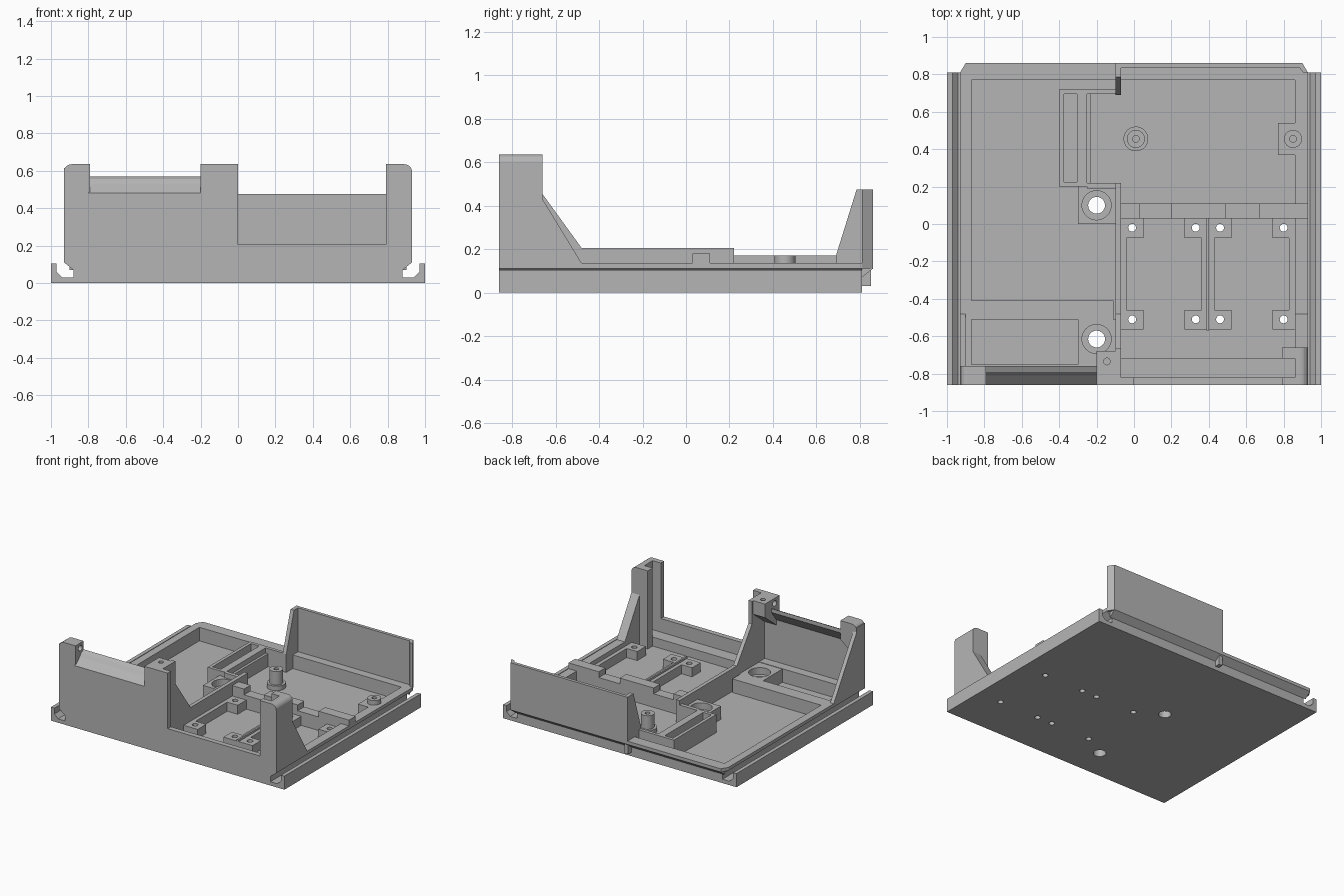
import bpy, bmesh, math
from mathutils import Vector

if "Cube" in bpy.data.objects:
    bpy.data.objects.remove(bpy.data.objects["Cube"])

grey = bpy.data.materials.new("plain grey")
grey.diffuse_color = (0.46, 0.46, 0.46, 1)
grey.use_nodes = True
grey.node_tree.nodes["Principled BSDF"].inputs["Base Color"].default_value = grey.diffuse_color


def finish(name, bm):
    bmesh.ops.recalc_face_normals(bm, faces=bm.faces[:])
    me = bpy.data.meshes.new(name)
    bm.to_mesh(me)
    bm.free()
    ob = bpy.data.objects.new(name, me)
    bpy.context.collection.objects.link(ob)
    me.materials.append(grey)
    return ob


def prism(name, pts, axis, lo, hi):
    """Extrude a 2D outline along x (y,z points), y (x,z points) or z (x,y points)."""
    place = {"x": lambda a, b, t: (t, a, b),
             "y": lambda a, b, t: (a, t, b),
             "z": lambda a, b, t: (a, b, t)}[axis]
    bm = bmesh.new()
    face = bm.faces.new([bm.verts.new(place(a, b, lo)) for a, b in pts])
    ext = bmesh.ops.extrude_face_region(bm, geom=[face])
    move = Vector(place(0, 0, hi - lo))
    for v in ext["geom"]:
        if isinstance(v, bmesh.types.BMVert):
            v.co += move
    return finish(name, bm)


def box(name, x0, x1, y0, y1, z0, z1):
    return prism(name, [(x0, y0), (x1, y0), (x1, y1), (x0, y1)], "z", z0, z1)


def circle(cx, cy, r, n=32):
    return [(cx + r * math.cos(2 * math.pi * i / n), cy + r * math.sin(2 * math.pi * i / n))
            for i in range(n)]


def disc(name, x, y, r, z0, z1):
    ob = prism(name, circle(x, y, r), "z", z0, z1)
    bpy.context.view_layer.objects.active = ob
    ob.select_set(True)
    bpy.ops.object.shade_smooth_by_angle()
    ob.select_set(False)
    return ob


def cut(ob, *cutters):
    for c in cutters:
        m = ob.modifiers.new("cut", "BOOLEAN")
        m.operation, m.solver, m.object = "DIFFERENCE", "EXACT", c
        bpy.context.view_layer.objects.active = ob
        bpy.ops.object.modifier_apply(modifier=m.name)
        bpy.data.objects.remove(c)
    return ob


FLOOR, RIM, TOP = 0.03, 0.135, 0.635
board_x = [-0.01, 0.33, 0.46, 0.80]
board_y = [-0.02, -0.51]
bolts = [(-0.2, 0.10), (-0.2, -0.615)]

# Base plate with slide rails along both sides
half = [(1, 0), (1, 0.105), (0.97, 0.105), (0.97, 0.06), (0.94, 0.03), (0.88, 0.03),
        (0.88, 0.07), (0.93, 0.11), (0.93, RIM)]
base = prism("base_tray", half + [(-x, z) for x, z in reversed(half)], "y", -0.86, 0.81)
cut(base,
    box("c", -0.87, -0.10, -0.41, 0.77, FLOOR, 0.4),
    box("c", -0.11, 0.86, -0.72, 0.77, FLOOR, 0.4),
    box("c", -0.87, -0.10, -0.75, -0.51, FLOOR, 0.4),
    box("c", -0.07, 0.86, -0.82, -0.71, 0.10, 0.4))
cut(base, *[prism("c", circle(x, y, 0.021, 20), "z", -0.1, 0.4) for x in board_x for y in board_y])
cut(base, *[prism("c", circle(x, y, 0.045), "z", -0.1, 0.4) for x, y in bolts])

# Rear lip with chamfered corners and a sloped underside
prism("rear_lip", [(-0.93, 0.81), (0.93, 0.81), (0.90, 0.86), (-0.90, 0.86)], "z", 0.11, RIM)
prism("rear_lip_underside", [(0.81, 0.07), (0.86, 0.11), (0.81, 0.11)], "x", -0.9, 0.9)

# Rear wall and its end gusset
prism("rear_wall", [(-0.10, 0.835), (0.885, 0.835), (0.905, 0.81), (0.93, 0.81),
                    (0.90, 0.86), (-0.10, 0.86)], "z", RIM, 0.475)
prism("rear_gusset", [(0.69, FLOOR), (0.69, 0.17), (0.785, 0.475), (0.85, 0.475), (0.85, FLOOR)],
      "x", -0.10, -0.07)

# Front wall: low sill between two tall lips, rounded outer corner
corner = [(0.89 + 0.04 * math.cos(a), TOP - 0.04 + 0.04 * math.sin(a))
          for a in [math.pi / 2 * i / 6 for i in range(7)]]
prism("front_wall", [(-0.10, 0.11), (0.93, 0.11)] + corner +
      [(0.79, TOP), (0.79, 0.205), (0, 0.205), (0, TOP), (-0.10, TOP)], "y", -0.86, -0.82)

# Right post with board slot and gusset
prism("right_post", [(0.86, 0.11), (0.93, 0.11)] + corner + [(0.86, TOP)], "y", -0.82, -0.66)
box("right_post_back_lip", 0.79, 0.86, -0.72, -0.66, FLOOR, TOP)
prism("right_gusset", [(-0.66, 0.11), (-0.48, 0.11), (-0.48, RIM), (-0.66, 0.43)], "x", 0.86, 0.93)

# Middle post, running down into the divider wall
prism("middle_post", [(-0.82, FLOOR), (0.22, FLOOR), (0.22, 0.205), (-0.48, 0.205),
                      (-0.665, 0.46), (-0.665, TOP), (-0.82, TOP)], "x", -0.10, -0.07)

# Left front panel with a top edge curling inwards
prism("left_front_panel", [(-0.86, 0.11), (-0.86, 0.48), (-0.81, 0.53), (-0.79, 0.555), (-0.76, 0.57),
                           (-0.76, 0.54), (-0.82, 0.46), (-0.82, 0.11)], "x", -0.90, -0.10)

# Left side wall
prism("left_side_wall", [(-0.86, 0.11), (-0.48, 0.11), (-0.48, RIM), (-0.76, 0.58),
                         (-0.76, TOP - 0.02), (-0.86, TOP - 0.02)], "x", -0.93, -0.90)


# Hinge lugs with sloped supports and pin sockets
def socket(x0, x1):
    return prism("c", circle(-0.80, 0.595, 0.022, 20), "x", x0, x1)


lug = prism("left_hinge_lug", [(-0.93, 0.40), (-0.90, 0.40), (-0.79, 0.49), (-0.79, TOP)] +
            [(-x, z) for x, z in reversed(corner)], "y", -0.86, -0.76)
cut(lug, socket(-0.86, -0.7))
lug = prism("middle_hinge_lug", [(-0.86, 0.45), (-0.82, 0.42), (-0.68, 0.53), (-0.68, TOP), (-0.86, TOP)],
            "x", -0.20, -0.10)
cut(lug, socket(-0.3, -0.14), prism("c", circle(-0.145, -0.735, 0.018, 20), "z", 0.58, 0.8))

# Bolt blocks with counterbored holes
for (x, y), (y0, y1) in zip(bolts, [(0.0, 0.20), (-0.75, -0.51)]):
    block = box("bolt_block", -0.30, -0.10, y0, y1, FLOOR, RIM - 0.003)
    cut(block, prism("c", circle(x, y, 0.045), "z", -0.1, 0.4),
        prism("c", circle(x, y, 0.078), "z", 0.08, 0.4))

# Circuit board pads and their side ledges
for x in board_x:
    for y in board_y:
        pad = box("board_pad", x - 0.06, x + 0.06, y - 0.055, y + 0.05, FLOOR, 0.10)
        cut(pad, prism("c", circle(x, y, 0.021, 20), "z", -0.1, 0.4))
for x0, x1 in [(-0.07, -0.04), (0.36, 0.43), (0.83, 0.86)]:
    box("board_ledge", x0, x1, -0.46, -0.07, FLOOR, 0.10)
box("board_stop", 0.388, 0.402, -0.57, 0.03, FLOOR, 0.115)

# Stepped cross rail
prism("cross_rail", [(-0.07, FLOOR), (0.86, FLOOR), (0.86, 0.12), (0.93, 0.12), (0.93, 0.18),
                     (0.67, 0.18), (0.67, RIM), (0.49, RIM), (0.49, 0.18), (0.20, 0.18),
                     (0.20, RIM), (0.03, RIM), (0.03, 0.18), (-0.07, 0.18)], "y", 0.03, 0.11)

# Cable tray with slot, and the two arms beside it
tray = box("cable_tray", -0.40, -0.25, 0.20, 0.72, FLOOR, 0.17)
cut(tray, box("c", -0.375, -0.305, 0.225, 0.695, 0.05, 0.4))
box("tray_inner_wall", -0.25, -0.23, 0.20, 0.72, FLOOR, 0.13)
box("tray_front_arm", -0.25, -0.07, 0.19, 0.22, FLOOR, 0.17)
box("tray_rear_arm", -0.25, -0.07, 0.695, 0.72, FLOOR, 0.17)

# Screw bosses
box("boss_pad", 0.77, 0.87, 0.37, 0.54, FLOOR, RIM - 0.003)
for x, z0, z1 in [(0.01, FLOOR, 0.065), (0.85, 0.12, 0.125)]:
    disc("boss_foot", x, 0.455, 0.066, z0, z1)
    boss = disc("screw_boss", x, 0.455, 0.048, z0, 0.17)
    cut(boss, prism("c", circle(x, 0.455, 0.018, 20), "z", 0.10, 0.4))
